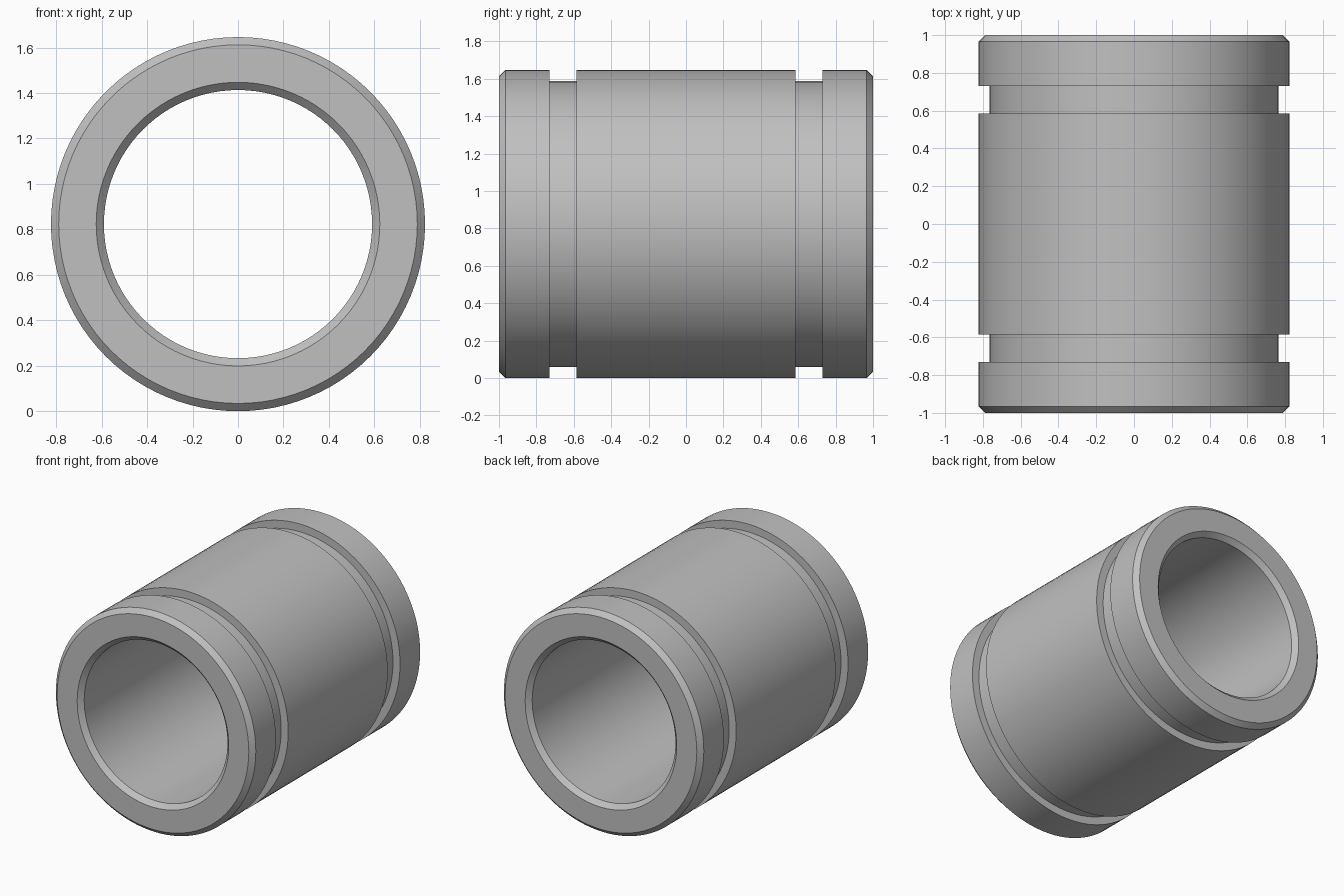
import bpy, bmesh, math
from mathutils import Matrix, Vector

cube = bpy.data.objects.get("Cube")
if cube:
    bpy.data.objects.remove(cube)

# Main dimensions
OUTER, BORE, GROOVE = 0.823, 0.59, 0.765
HALF, CHAMFER = 1.0, 0.034
GROOVE_IN, GROOVE_OUT = 0.585, 0.73
SEGMENTS = 96

# Plain metal
metal = bpy.data.materials.new("grey metal")
metal.use_nodes = True
colour = (0.53, 0.53, 0.53, 1)
metal.diffuse_color = colour
metal.node_tree.nodes["Principled BSDF"].inputs["Base Color"].default_value = colour

# Half of the wall section as (radius, y), from the bore to the groove; mirrored for the other end
half = [(BORE, HALF - CHAMFER), (BORE + CHAMFER, HALF),
        (OUTER - CHAMFER, HALF), (OUTER, HALF - CHAMFER),
        (OUTER, GROOVE_OUT), (GROOVE, GROOVE_OUT),
        (GROOVE, GROOVE_IN), (OUTER, GROOVE_IN)]
section = half + [(r, -y) for r, y in reversed(half)]

# Revolve the closed section around the y axis
bm = bmesh.new()
rings = []
for i in range(SEGMENTS):
    turn = Matrix.Rotation(2 * math.pi * i / SEGMENTS, 3, 'Y')
    rings.append([bm.verts.new(turn @ Vector((r, y, 0)) + Vector((0, 0, OUTER)))
                  for r, y in section])
for i, ring in enumerate(rings):
    following = rings[(i + 1) % SEGMENTS]
    for j in range(len(section)):
        k = (j + 1) % len(section)
        bm.faces.new((ring[j], ring[k], following[k], following[j]))
bmesh.ops.recalc_face_normals(bm, faces=bm.faces)

mesh = bpy.data.meshes.new("grooved_bushing")
bm.to_mesh(mesh)
bm.free()
mesh.materials.append(metal)
bushing = bpy.data.objects.new("grooved_bushing", mesh)
bpy.context.collection.objects.link(bushing)

# Smooth round walls with crisp chamfers and grooves
bpy.ops.object.select_all(action='DESELECT')
bushing.select_set(True)
bpy.context.view_layer.objects.active = bushing
bpy.ops.object.shade_smooth_by_angle(angle=math.radians(30))
